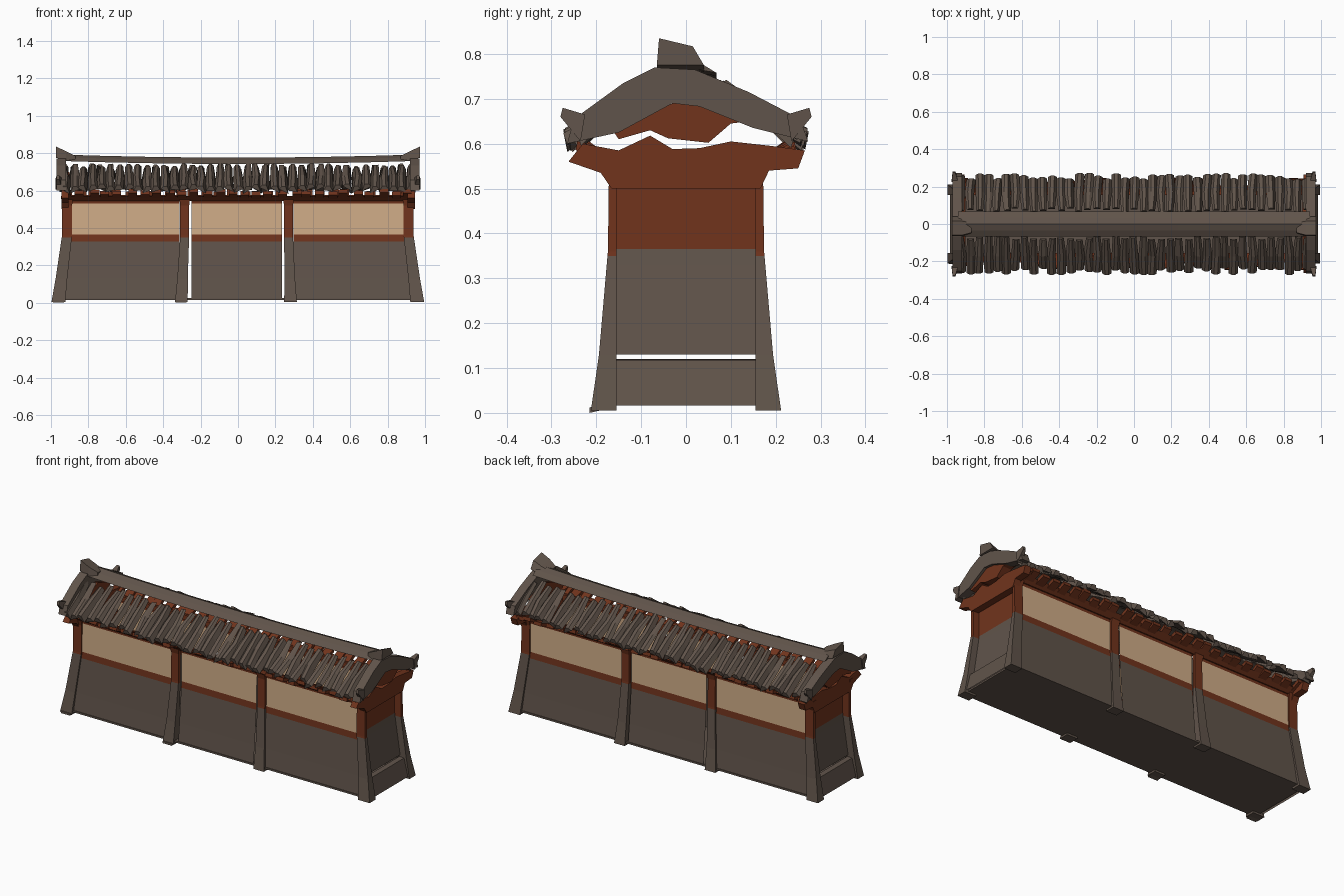
import bpy, bmesh, random

if "Cube" in bpy.data.objects:
    bpy.data.objects.remove(bpy.data.objects["Cube"])
random.seed(4)

def mat(name, c):
    m = bpy.data.materials.new(name)
    m.diffuse_color = (*c, 1)
    m.use_nodes = True
    m.node_tree.nodes["Principled BSDF"].inputs["Base Color"].default_value = m.diffuse_color
    return m

STONE, WOOD, PLASTER = 0, 1, 2
MATS = [mat("grey brown stone", (.118, .088, .069)),
        mat("red brown wood", (.165, .034, .012)),
        mat("tan plaster", (.63, .415, .245))]

def finish(name, bm, closed=True):
    if closed:
        bmesh.ops.recalc_face_normals(bm, faces=bm.faces)
    me = bpy.data.meshes.new(name)
    bm.to_mesh(me)
    bm.free()
    for m in MATS:
        me.materials.append(m)
    ob = bpy.data.objects.new(name, me)
    bpy.context.collection.objects.link(ob)
    return ob

def loft(bm, rings, rule=lambda z: STONE):
    """Skin a list of closed rings; rule picks the material from face height."""
    vs = [[bm.verts.new(p) for p in r] for r in rings]
    n = len(vs[0])
    faces = [bm.faces.new((a[i], a[(i+1) % n], b[(i+1) % n], b[i]))
             for a, b in zip(vs, vs[1:]) for i in range(n)]
    faces += [bm.faces.new(vs[0][::-1]), bm.faces.new(vs[-1])]
    for f in faces:
        f.material_index = rule(f.calc_center_median().z)

def strip(bm, rows, rule):
    vs = [[bm.verts.new(p) for p in r] for r in rows]
    for a, b in zip(vs, vs[1:]):
        for i in range(len(a) - 1):
            f = bm.faces.new((a[i], a[i+1], b[i+1], b[i]))
            f.material_index = rule(f.calc_center_median().z)

def r(d):
    return random.uniform(-d, d)

# Wall section: height, half length, half depth
ROWS = [(.02, .965, .195), (.13, .935, .184), (.328, .905, .168),
        (.365, .90, .166), (.53, .90, .164), (.575, .91, .168)]
panel_rule = lambda z: STONE if z < .33 else PLASTER if .365 < z < .53 else WOOD
wood_rule = lambda z: STONE if z < .35 else WOOD

# Plaster and stone panels, three on each long side
bm = bmesh.new()
for s in (-1, 1):
    for a, b in ((-.95, -.312), (-.248, .236), (.298, .95)):
        rows = []
        for z, hx, hy in ROWS:
            x0, x1 = max(a, -hx + .01), min(b, hx - .01)
            rows.append([(x0, s*hy, z), (x1, s*hy, z)][::-s])
        strip(bm, rows, panel_rule)
finish("wall_panels", bm, False)

# End walls
bm = bmesh.new()
for s in (-1, 1):
    rows = []
    for z, hx, hy in ROWS[1:]:
        rows.append([(s*hx, -hy + .005, z), (s*hx, hy - .005, z)][::s])
    strip(bm, rows, lambda z: STONE if z < .355 else WOOD)
finish("end_walls", bm, False)

# Floor slab closing the underside
bm = bmesh.new()
loft(bm, [[(-.97, -.198, z), (.97, -.198, z), (.97, .198, z), (-.97, .198, z)]
          for z in (.016, .026)])
finish("base_slab", bm)

# Plinth face at both ends
bm = bmesh.new()
for s in (-1, 1):
    rows = [[(s*x, -y, z), (s*x, y, z)][::s]
            for z, x, y in ((.016, .985, .20), (.118, .96, .186), (.12, .93, .186))]
    strip(bm, rows, lambda z: STONE)
finish("end_plinths", bm, False)

# Flared posts, stone below and wood above
def post(bm, x, s, lean, w):
    rings = []
    for z, grow, y in ((.005, .010, .212), (.13, .004, .194), (.35, 0, .175),
                       (.36, 0, .174), (.52, 0, .172), (.57, .006, .185)):
        cx = x + lean * max(0, .36 - z)
        rings.append([(cx - w - grow, s*y, z), (cx + w + grow, s*y, z),
                      (cx + w + grow, s*.155, z), (cx - w - grow, s*.155, z)])
    loft(bm, rings, wood_rule)

bm = bmesh.new()
for s in (-1, 1):
    for x, lean in ((-.914, -.13), (-.285, -.05), (.27, .03), (.912, .13)):
        post(bm, x, s, lean, .027 if abs(x) > .5 else .024)
# low stones under the front posts touch the ground
for x in (-.305, -.96):
    loft(bm, [[(x-.03, -.215, z), (x+.03, -.215, z), (x+.03, -.18, z+.008),
               (x-.03, -.18, z+.008)] for z in (0, .012)])
finish("posts", bm)

# Wooden eaves: a ledge on the wall head, then separate rafter boards
bm = bmesh.new()
for s in (-1, 1):
    prof = [(.155, .545), (.172, .545), (.205, .572), (.155, .572)]
    loft(bm, [[(x, s*y, z) for y, z in prof] for x in (-.93, .93)], lambda z: WOOD)
    for i in range(28):
        x = -.91 + 1.82*i/27 + r(.012)
        w, d = .024, r(.012)
        loft(bm, [[(x-w, s*y, z), (x+w, s*y, z), (x+w, s*(y-.004), z+.02),
                   (x-w, s*(y-.004), z+.02)]
                  for y, z in ((.175, .552), (.235 + d, .582 + r(.008)))],
             lambda z: WOOD)
finish("eaves", bm)

# Wooden gables: flared wall head and a separate pediment
def prism(bm, s, prof, x0, x1, m):
    loft(bm, [[(s*x, y, z) for y, z in prof] for x in (x0, x1)], lambda z: m)

bm = bmesh.new()
for s in (-1, 1):
    prism(bm, s, [(.166, .50), (.185, .54), (.25, .545), (.265, .585), (.19, .595),
                  (.1, .605), (.03, .59), (-.03, .588), (-.08, .618), (-.15, .585),
                  (-.23, .60), (-.262, .56), (-.19, .535), (-.166, .50)],
          .905, .945, WOOD)
    prism(bm, s, [(.14, .65), (0, .70), (-.17, .64), (-.15, .61), (-.08, .63),
                  (-.04, .612), (.05, .602), (.1, .645)], .90, .955, WOOD)
finish("gables", bm)

# Stone barge ends of the roof, thinning towards the eaves
bm = bmesh.new()
for s in (-1, 1):
    prism(bm, s, [(.272, .605), (.255, .655), (.14, .715), (.02, .765), (-.07, .77),
                  (-.14, .735), (-.25, .655), (-.265, .60), (-.15, .625),
                  (-.03, .69), (.03, .683), (.15, .635)],
          .92, .97, STONE)
    # upturned corner tips
    for t in (-1, 1):
        loft(bm, [[(s*.94, t*.235, .605), (s*.975, t*.235, .605),
                   (s*.975, t*.225, .665), (s*.94, t*.225, .665)],
                  [(s*.955, t*.28, .66), (s*.97, t*.28, .66),
                   (s*.97, t*.275, .68), (s*.955, t*.275, .68)]])
finish("barge_ends", bm)

# Ragged flat tiles running down each slope, their tops clear of the ridge
bm = bmesh.new()
N = 39
for s in (-1, 1):
    for i in range(N):
        x = -.925 + 1.85*i/(N-1)
        tilt = r(.012)
        rings = []
        for y, z, w, h in ((.248 + r(.018), .602 + r(.008), .025, .026),
                           (.165, .662, .025, .02),
                           (.07 + r(.012), .722 + r(.01), .018, .014)):
            cx, roll = x + r(.006), tilt + r(.006)
            rings.append([(cx - w, s*y, z + roll), (cx + w, s*y, z - roll),
                          (cx + w*.4, s*(y + .008), z + h),
                          (cx - w*.4, s*(y + .008), z + h)])
        loft(bm, rings)
finish("roof_tiles", bm)

# Thin ridge cap, sagging slightly in the middle
bm = bmesh.new()
prof = [(.068, .75), (.035, .77), (0, .784), (-.035, .77), (-.068, .75),
        (0, .762)]
rings = []
for k in range(9):
    x = -.94 + 1.88*k/8
    rings.append([(x, y, z - .008 + .018*x*x) for y, z in prof])
loft(bm, rings)
finish("ridge_cap", bm)

# Upturned ridge ends
bm = bmesh.new()
for s in (-1, 1):
    loft(bm, [[(s*x, -w - .015, z), (s*x, w - .01, z), (s*x, w*.5 - .01, z + h*.7),
               (s*x, -w*.9 - .015, z + h)]
              for x, z, w, h in ((.87, .76, .035, .025), (.92, .76, .05, .05),
                                 (.972, .775, .05, .06))])
finish("ridge_ends", bm)
